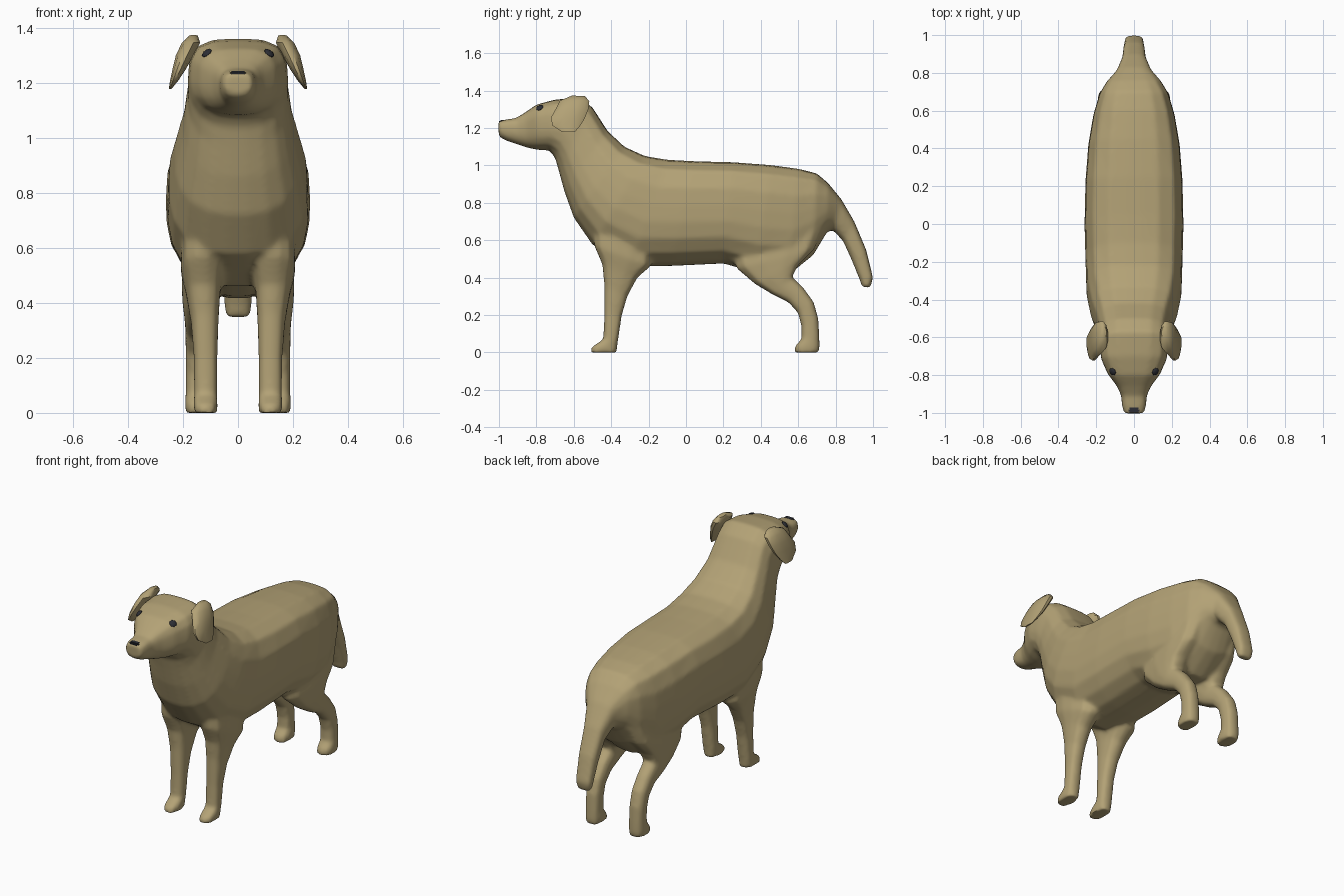
import bpy, bmesh, math
from mathutils import Vector

if "Cube" in bpy.data.objects:
    bpy.data.objects.remove(bpy.data.objects["Cube"])


def material(name, rgb):
    m = bpy.data.materials.new(name)
    m.diffuse_color = (*rgb, 1)
    m.use_nodes = True
    m.node_tree.nodes["Principled BSDF"].inputs["Base Color"].default_value = m.diffuse_color
    return m


FUR = material("tan_fur", (0.45, 0.36, 0.18))
DARK = material("dark", (0.025, 0.027, 0.035))


def finish(name, bm, mat):
    bmesh.ops.recalc_face_normals(bm, faces=bm.faces)
    me = bpy.data.meshes.new(name)
    bm.to_mesh(me)
    bm.free()
    me.materials.append(mat)
    ob = bpy.data.objects.new(name, me)
    bpy.context.collection.objects.link(ob)
    return ob


def loft(name, rings, sides, n_top, n_bot, flip=1):
    """Skin rings (y1, z1, y2, z2, centre x, half width) of squared ellipses."""
    bm = bmesh.new()
    loops = []
    for y1, z1, y2, z2, xc, w in rings:
        mid = Vector((xc * flip, (y1 + y2) / 2, (z1 + z2) / 2))
        up = Vector((0, (y1 - y2) / 2, (z1 - z2) / 2))
        loop = []
        for i in range(sides):
            a = 2 * math.pi * (i + 0.5) / sides
            c, s = math.cos(a), math.sin(a)
            n = n_top if s > 0 else n_bot
            r = (abs(c) ** n + abs(s) ** n) ** (-1 / n)
            loop.append(bm.verts.new(mid + up * (r * s) + Vector((w * r * c, 0, 0))))
        loops.append(loop)
    for a, b in zip(loops, loops[1:]):
        for i in range(sides):
            j = (i + 1) % sides
            bm.faces.new((a[i], a[j], b[j], b[i]))
    bm.faces.new(loops[0])
    bm.faces.new(loops[-1])
    return finish(name, bm, FUR)


def smooth(ob, angle):
    bpy.ops.object.select_all(action='DESELECT')
    ob.select_set(True)
    bpy.context.view_layer.objects.active = ob
    bpy.ops.object.shade_smooth_by_angle(angle=math.radians(angle))


def apply_mod(ob, kind, **props):
    mod = ob.modifiers.new(kind.lower(), kind)
    for key, value in props.items():
        setattr(mod, key, value)
    bpy.context.view_layer.objects.active = ob
    bpy.ops.object.modifier_apply(modifier=mod.name)


# Head, neck, torso and tail: back-line point, underside point, half width
SPINE = [
    (-1.004, 1.236, -1.0, 1.152, .052), (-.965, 1.245, -.955, 1.13, .064),
    (-.91, 1.253, -.90, 1.112, .068), (-.86, 1.283, -.85, 1.095, .092),
    (-.80, 1.325, -.79, 1.083, .138),
    (-.70, 1.352, -.73, 1.08, .174), (-.57, 1.362, -.70, 1.04, .182),
    (-.50, 1.31, -.68, .97, .182), (-.42, 1.185, -.65, .86, .20),
    (-.33, 1.10, -.60, .72, .23), (-.22, 1.05, -.50, .575, .252),
    (-.10, 1.03, -.30, .46, .257), (.05, 1.022, -.08, .462, .262),
    (.25, 1.017, .20, .475, .257), (.45, 1.002, .38, .425, .242),
    (.60, .982, .55, .415, .215), (.70, .957, .68, .52, .182),
    (.76, .905, .755, .645, .142), (.83, .82, .785, .655, .092),
    (.90, .70, .84, .595, .064), (.963, .55, .888, .488, .056),
    (1.0, .40, .93, .385, .05), (.985, .345, .94, .352, .042),
]
body = loft("body", [(a, b, c, d, 0, w) for a, b, c, d, w in SPINE], 20, 3.6, 2.4)

# Leg cross-sections: front edge, back edge, centre x, half width
FRONT_LEG = [
    (-.50, .74, -.18, .68, .12, .085), (-.49, .57, -.19, .46, .13, .078),
    (-.447, .47, -.26, .40, .127, .062), (-.437, .36, -.313, .30, .121, .05),
    (-.437, .20, -.343, .20, .118, .043), (-.442, .07, -.363, .065, .118, .042),
    (-.505, .03, -.368, .025, .118, .044), (-.512, 0, -.368, 0, .118, .042),
]
HIND_LEG = [
    (.26, .72, .68, .82, .10, .08), (.24, .58, .735, .66, .11, .083),
    (.27, .45, .685, .55, .13, .075), (.37, .365, .602, .47, .14, .063),
    (.465, .308, .567, .405, .145, .051), (.547, .268, .627, .347, .145, .047),
    (.598, .213, .683, .27, .145, .046), (.617, .14, .708, .18, .145, .045),
    (.617, .07, .713, .09, .145, .045), (.583, .035, .715, .03, .145, .048),
    (.58, 0, .712, 0, .145, .046),
]
# Merge the legs into the body and blend the joins
for rings in (FRONT_LEG, HIND_LEG):
    for side in (-1, 1):
        leg = loft("leg", rings, 12, 3, 3, side)
        apply_mod(body, 'BOOLEAN', operation='UNION', solver='EXACT', object=leg)
        bpy.data.objects.remove(leg)
apply_mod(body, 'REMESH', mode='VOXEL', voxel_size=0.011)
apply_mod(body, 'SMOOTH', factor=0.5, iterations=9)
smooth(body, 45)

# Hanging ears, rooted in the crown
EAR = [
    (-.61, 1.374, -.54, 1.37, .162, .016), (-.675, 1.347, -.515, 1.345, .171, .034),
    (-.70, 1.30, -.52, 1.30, .194, .033), (-.725, 1.255, -.54, 1.25, .213, .025),
    (-.715, 1.212, -.565, 1.21, .231, .016), (-.66, 1.178, -.595, 1.178, .247, .005),
]
for side, label in ((-1, "left"), (1, "right")):
    smooth(loft("ear_" + label, EAR, 12, 2.2, 2.2, side), 50)

    # Eyes seated on the head surface
    ok, pos, normal, _ = body.closest_point_on_mesh(Vector((side * .118, -.785, 1.315)))
    bm = bmesh.new()
    bmesh.ops.create_uvsphere(bm, u_segments=8, v_segments=6, radius=1)
    bmesh.ops.scale(bm, vec=(.021, .021, .009), verts=bm.verts)
    eye = finish("eye_" + label, bm, DARK)
    eye.rotation_euler = normal.to_track_quat('Z', 'Y').to_euler()
    eye.location = pos
    smooth(eye, 40)

# Nose
bm = bmesh.new()
bmesh.ops.create_cube(bm, size=1)
bmesh.ops.scale(bm, vec=(.058, .034, .024), verts=bm.verts)
bmesh.ops.bevel(bm, geom=bm.edges[:], offset=.006, segments=2, affect='EDGES')
bmesh.ops.translate(bm, vec=(0, -.982, 1.232), verts=bm.verts)
smooth(finish("nose", bm, DARK), 40)
